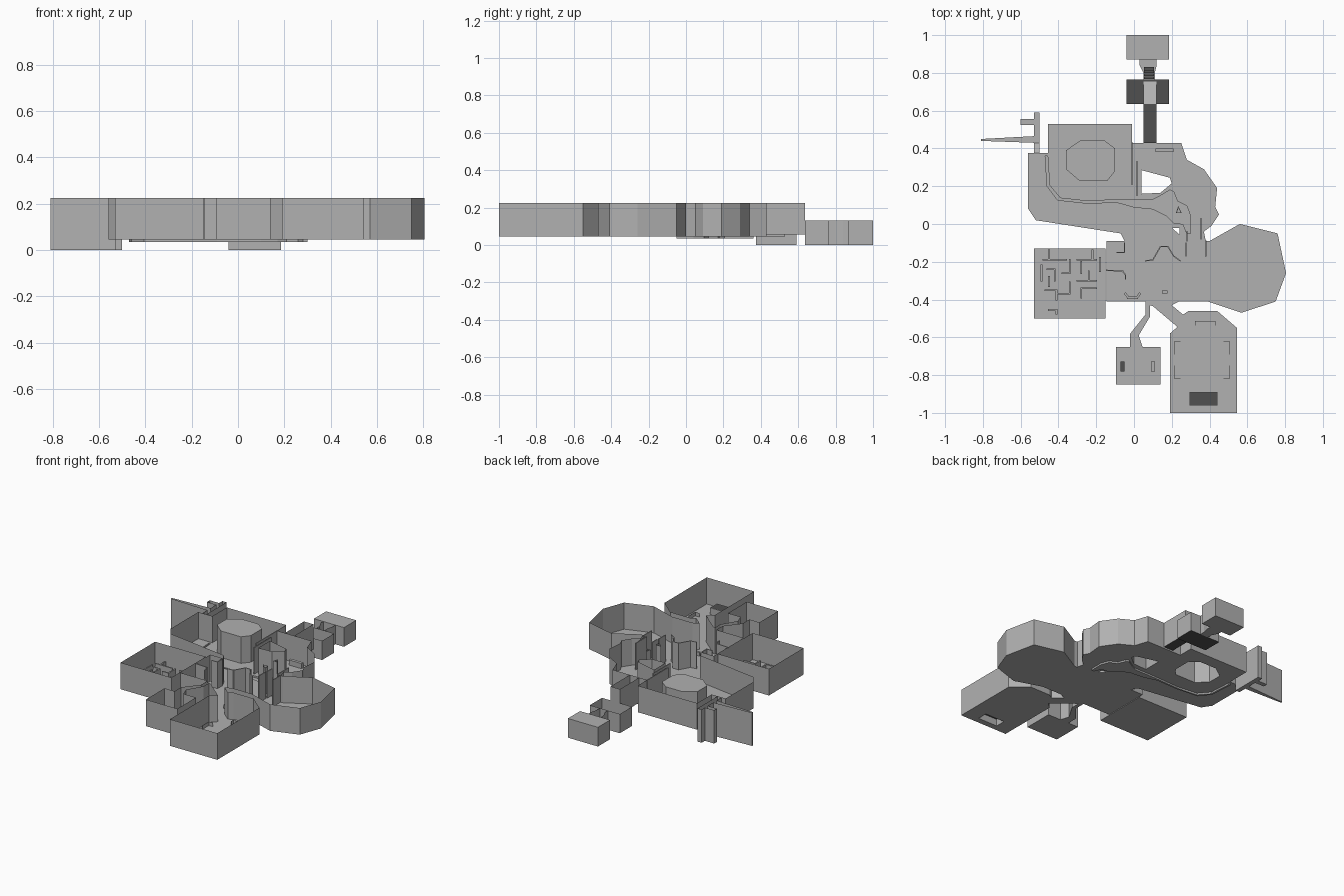
import bpy, bmesh
from mathutils import Vector

if "Cube" in bpy.data.objects:
    bpy.data.objects.remove(bpy.data.objects["Cube"])

FLOOR, TOP = 0.045, 0.225


def material(name, v):
    m = bpy.data.materials.new(name)
    m.diffuse_color = (v, v, v, 1)
    m.use_nodes = True
    m.node_tree.nodes["Principled BSDF"].inputs["Base Color"].default_value = m.diffuse_color
    return m


STONE = material("stone_grey", .44)
DARK = material("dark_grey", .08)


def finish(name, bm, mat=None):
    mesh = bpy.data.meshes.new(name)
    bm.to_mesh(mesh)
    bm.free()
    mesh.materials.append(mat or STONE)
    mesh.materials.append(DARK)
    ob = bpy.data.objects.new(name, mesh)
    bpy.context.scene.collection.objects.link(ob)
    return ob


def add_walls(bm, base, z1):
    """Vertical faces above a loop of vertices, facing its left side."""
    up = [bm.verts.new((v.co.x, v.co.y, z1)) for v in base]
    for i in range(len(base)):
        j = (i + 1) % len(base)
        bm.faces.new((base[j], base[i], up[i], up[j]))
    return up


def room(name, outline, z0=FLOOR, z1=TOP, pillars=(), pits=(), ceiling=False, dark_floor=False):
    """Open shell: floor with cut-outs, walls around outline and pillars."""
    bm = bmesh.new()
    edges, walled = [], []
    for k, loop in enumerate([outline, *pillars, *pits]):
        vs = [bm.verts.new((x, y, z0)) for x, y in loop]
        edges += [bm.edges.new((vs[i - 1], vs[i])) for i in range(len(vs))]
        if k <= len(pillars):
            walled.append(vs)
    bmesh.ops.triangle_fill(bm, use_beauty=True, edges=edges, normal=(0, 0, 1))
    for f in bm.faces:
        f.normal_update()
        f.material_index = int(dark_floor)
        if f.normal.z < 0:
            f.normal_flip()
    for vs in walled:
        up = add_walls(bm, vs, z1)
        if ceiling:
            bm.faces.new(up)
    bmesh.ops.dissolve_limit(bm, angle_limit=0.01, verts=bm.verts[:], edges=bm.edges[:])
    return finish(name, bm)


def wall(name, pts, thick=0.008, z0=FLOOR, z1=TOP, mat=None):
    """Thin box wall along each segment of a polyline."""
    bm = bmesh.new()
    for a, b in zip(pts, pts[1:]):
        a, b = Vector(a), Vector(b)
        d = (b - a).normalized() * thick / 2
        n = Vector((-d.y, d.x))
        quad = [a - d - n, b + d - n, b + d + n, a - d + n]
        lo = [bm.verts.new((*p, z0)) for p in quad]
        hi = [bm.verts.new((*p, z1)) for p in quad]
        bm.faces.new(hi)
        for i in range(4):
            j = (i + 1) % 4
            bm.faces.new((lo[i], lo[j], hi[j], hi[i]))
    return finish(name, bm, mat)


def cap(name, loop, z, mat=None):
    bm = bmesh.new()
    bm.faces.new([bm.verts.new((*p, z)) for p in loop])
    return finish(name, bm, mat)


def rect(x0, y0, x1, y1):
    return [(x0, y0), (x1, y0), (x1, y1), (x0, y1)]


def ramp(name, x0, x1, y0, y1, z0, z1, mat=None):
    bm = bmesh.new()
    bm.faces.new([bm.verts.new(p) for p in
                  ((x0, y0, z0), (x1, y0, z0), (x1, y1, z1), (x0, y1, z1))])
    return finish(name, bm, mat)


# Main connected floor: west bank, hall, south rooms, east arena, cave, north-west room
outline = [
    (-.56, .08), (-.52, .02), (-.07, -.05), (-.05, -.09), (-.145, -.09), (-.145, -.41),
    (.06, -.41), (.06, -.48), (-.02, -.58), (-.02, -.65), (-.095, -.65), (-.095, -.85),
    (.14, -.85), (.14, -.65), (.045, -.65), (.025, -.59), (.085, -.49), (.085, -.43),
    (.10, -.435), (.23, -.545), (.19, -.58), (.19, -1), (.545, -1), (.545, -.55),
    (.44, -.46), (.29, -.46), (.26, -.48), (.20, -.43), (.24, -.41), (.39, -.41),
    (.57, -.47), (.75, -.41), (.805, -.26), (.76, -.05), (.56, 0), (.40, -.09),
    (.38, -.09), (.37, -.04), (.41, -.01), (.45, .05), (.43, .09), (.44, .19),
    (.37, .29), (.28, .34), (.25, .43), (-.01, .43), (-.01, .53), (-.455, .53),
    (-.455, .375), (-.56, .375)]
octagon = [(-.36, .29), (-.36, .39), (-.28, .445), (-.16, .445), (-.10, .40),
           (-.10, .28), (-.14, .23), (-.29, .23)]
rock = [(.04, .16), (.04, .285), (.19, .245), (.20, .215), (.14, .165)]
spur_south = [(.20, -.02), (.24, -.02), (.24, -.055)]
spur_river = [(.225, .06), (.235, .09), (.25, .06), (.225, .06)]
stage = rect(.295, -.96, .44, -.89)
river = [(-.47, .36), (-.46, .20), (-.405, .127), (-.25, .11), (-.09, .115), (0, .09),
         (.10, .08), (.17, .045), (.21, .005), (.26, 0), (.28, -.05), (.30, -.05),
         (.30, .04), (.28, .095), (.23, .12), (.21, .17), (.19, .18), (.14, .15),
         (.10, .13), (-.05, .13), (-.25, .122), (-.39, .137), (-.447, .205), (-.457, .36)]
room("main_floor_and_walls", outline, pillars=[octagon, rock, spur_south], pits=[river, stage])
room("river_bed", river, .034, FLOOR)
wall("river_spur", spur_river, .004, .034)
cap("octagon_block_top", octagon[::-1], TOP)

# Raised stage and pedestals
wall("stage_sides", stage + stage[:1], .003, FLOOR, .09)
cap("stage_top", stage, .09, DARK)
for i, x in enumerate((-.06, .10)):
    wall(f"pedestal_{i}", [(x, -.77), (x, -.74)], .022, FLOOR, .08, DARK if i == 0 else None)

# Maze room with low partitions
room("maze_room", rect(-.53, -.50, -.15, -.13))
maze = [
    [(-.48, -.19), (-.36, -.19)], [(-.45, -.14), (-.45, -.19)], [(-.30, -.19), (-.20, -.19)],
    [(-.34, -.19), (-.34, -.26), (-.38, -.26)], [(-.28, -.20), (-.28, -.26)],
    [(-.22, -.14), (-.22, -.19)], [(-.18, -.18), (-.18, -.25)], [(-.49, -.22), (-.49, -.30)],
    [(-.42, -.30), (-.42, -.24), (-.46, -.24)], [(-.45, -.28), (-.45, -.33)],
    [(-.47, -.35), (-.41, -.35), (-.41, -.40)], [(-.40, -.37), (-.34, -.37), (-.34, -.31)],
    [(-.30, -.30), (-.20, -.30)], [(-.24, -.30), (-.24, -.25)],
    [(-.28, -.39), (-.28, -.34), (-.20, -.34)], [(-.45, -.455), (-.41, -.455), (-.41, -.475)]]
for i, p in enumerate(maze):
    wall(f"maze_partition_{i}", p, .009, FLOOR, .115)

# Full-height partitions of hall and cave
tall = [
    [(.06, -.195), (.10, -.19), (.14, -.12), (.18, -.12), (.21, -.17), (.245, -.195)],
    [(-.145, -.245), (-.06, -.25), (-.045, -.27), (-.045, -.29)],
    [(-.05, -.10), (-.05, -.15), (-.09, -.15)], [(.275, -.17), (.275, -.10)],
    [(.38, -.17), (.38, -.09)], [(.28, -.04), (.28, -.09)],
    [(.355, .03), (.355, -.08)], [(-.01, .43), (-.01, .21)], [(.015, .33), (.015, .15)]]
for i, p in enumerate(tall):
    wall(f"partition_{i}", p, .006)

# Low furniture: counter, bench, crate, corner rails in the south-east room
wall("counter", [(-.045, -.37), (-.03, -.39), (.015, -.39), (.03, -.37)], .012, FLOOR, .08)
wall("bench", [(.125, .39), (.20, .39)], .02, FLOOR, .08)
wall("crate", [(.155, -.36), (.17, -.36)], .015, FLOOR, .07)
for i, (x, s) in enumerate(((.215, 1), (.505, -1))):
    for j, (y, t) in enumerate(((-.62, -1), (-.82, 1))):
        wall(f"corner_rail_{i}{j}", [(x + s * .03, y), (x, y), (x, y + t * .07)],
             .003, FLOOR, .07)
wall("rear_rail", [(.325, -.535), (.325, -.515), (.43, -.515), (.43, -.535)], .003, FLOOR, .07)

# Sunken drain alley with side niche and long tapering passage
room("drain_alley", [
    (-.53, .375), (-.50, .375), (-.50, .59), (-.53, .59), (-.53, .555), (-.60, .555),
    (-.60, .525), (-.53, .525), (-.53, .465), (-.81, .45), (-.81, .44), (-.53, .43)], 0, TOP)
ramp("drain_ramp", -.53, -.50, .375, .43, FLOOR, 0)

# North corridor, vestibule, stair passage and end chamber
room("north_corridor", rect(.05, .43, .12, .635), .055, TOP, dark_floor=True)
room("vestibule", rect(-.04, .635, .185, .765), 0, .13, dark_floor=True)
ramp("vestibule_ramp", .05, .12, .635, .755, .055, 0)
room("stair_passage", [(.05, .765), (.11, .765), (.11, .80), (.12, .84), (.12, .87),
                       (.03, .87), (.03, .84), (.05, .80)], 0, .13)
for i in range(4):
    y = .775 + i * .016
    wall(f"step_{i}", [(.06, y), (.10, y)], .014, 0, .012 * (4 - i), DARK)
room("end_chamber", rect(-.04, .87, .185, 1), 0, .13, ceiling=True)
